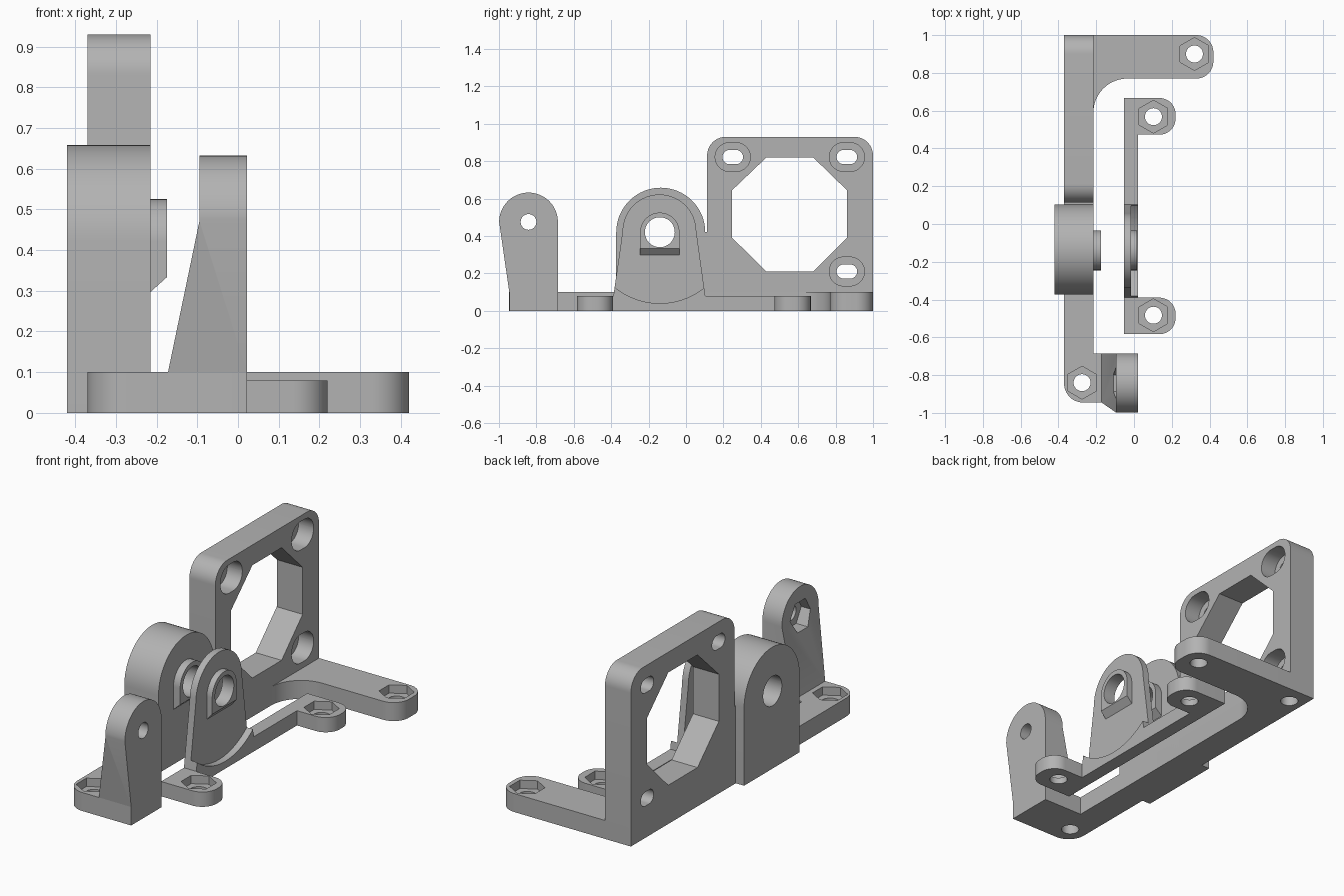
import bpy
import bmesh
from math import pi, sin, cos, tan, atan2
from mathutils import Vector

if "Cube" in bpy.data.objects:
    bpy.data.objects.remove(bpy.data.objects["Cube"], do_unlink=True)

grey = bpy.data.materials.new("plain grey")
grey.use_nodes = True
GREY = (0.45, 0.45, 0.45, 1)
grey.diffuse_color = GREY
grey.node_tree.nodes["Principled BSDF"].inputs["Base Color"].default_value = GREY


# Outline helpers
def rounded(corners, steps=14):
    """Polygon from (a, b, radius) corners, each filleted by its radius."""
    out = []
    for i, (a, b, r) in enumerate(corners):
        p = Vector((a, b))
        if not r:
            out.append(p)
            continue
        d1 = (Vector(corners[i - 1][:2]) - p).normalized()
        d2 = (Vector(corners[(i + 1) % len(corners)][:2]) - p).normalized()
        half = d1.angle(d2) / 2
        c = p + (d1 + d2).normalized() * (r / sin(half))
        s, e = p + d1 * r / tan(half) - c, p + d2 * r / tan(half) - c
        start = atan2(s.y, s.x)
        sweep = (atan2(e.y, e.x) - start + pi) % (2 * pi) - pi
        out += [c + r * Vector((cos(start + sweep * k / steps), sin(start + sweep * k / steps)))
                for k in range(steps + 1)]
    return out


def ring(a, b, r, n=48, turn=0):
    return [Vector((a + r * cos(turn + 2 * pi * k / n), b + r * sin(turn + 2 * pi * k / n)))
            for k in range(n)]


def arch(a, b, r, foot_left, foot_right, foot_z, steps=32):
    """Half-round top on straight or leaning sides."""
    arc = [Vector((a + r * cos(pi * k / steps), b + r * sin(pi * k / steps)))
           for k in range(steps + 1)]
    return arc + [Vector((foot_left, foot_z)), Vector((foot_right, foot_z))]


def slot(a, b, half, r):
    return rounded([(a - half, b - r, r * 0.999), (a + half, b - r, r * 0.999),
                    (a + half, b + r, r * 0.999), (a - half, b + r, r * 0.999)])


# Solid helpers
def prism(name, outline, axis, lo, hi, far_outline=None):
    place = {"x": lambda p, h: (h, p.x, p.y),
             "y": lambda p, h: (p.x, h, p.y),
             "z": lambda p, h: (p.x, p.y, h)}[axis]
    bm = bmesh.new()
    near = [bm.verts.new(place(p, lo)) for p in outline]
    far = [bm.verts.new(place(p, hi)) for p in far_outline or outline]
    bm.faces.new(near)
    bm.faces.new(far)
    for i in range(len(near)):
        bm.faces.new((near[i - 1], near[i], far[i], far[i - 1]))
    bmesh.ops.recalc_face_normals(bm, faces=bm.faces)
    mesh = bpy.data.meshes.new(name)
    bm.to_mesh(mesh)
    bm.free()
    mesh.materials.append(grey)
    obj = bpy.data.objects.new(name, mesh)
    bpy.context.collection.objects.link(obj)
    return obj


def cut(obj, outline, axis, lo, hi):
    cutter = prism("cutter", outline, axis, lo, hi)
    cutter.hide_render = True
    mod = obj.modifiers.new("cut", "BOOLEAN")
    mod.operation, mod.solver, mod.object = "DIFFERENCE", "EXACT", cutter
    deps = bpy.context.evaluated_depsgraph_get()
    result = bpy.data.meshes.new_from_object(obj.evaluated_get(deps))
    obj.modifiers.clear()
    obj.data = result
    bpy.data.objects.remove(cutter, do_unlink=True)


def bolt_hole(obj, a, b, top, nut=True):
    cut(obj, ring(a, b, 0.045), "z", -0.05, top + 0.05)
    if nut:
        cut(obj, ring(a, b, 0.087, 6, pi / 6), "z", top - 0.045, top + 0.05)


OUTER, INNER = -0.37, -0.215      # main wall faces
AXLE_Y, AXLE_Z = -0.14, 0.42      # shared shaft line
parts = []

# Main base with front pad and long rear foot
base = prism("main_base", rounded([
    (OUTER, -0.945, 0.1), (0.022, -0.945, 0), (0.022, -0.685, 0), (INNER, -0.685, 0),
    (INNER, 0.77, 0.18), (0.42, 0.77, 0.09), (0.42, 1, 0.09), (OUTER, 1, 0)]), "z", 0, 0.1)
bolt_hole(base, -0.275, -0.84, 0.1)
bolt_hole(base, 0.32, 0.9, 0.1)
bolt_hole(base, -0.29, 0.9, 0.1, nut=False)
parts.append(base)

# Motor plate with octagonal window and countersunk slots
plate = prism("motor_plate", rounded([
    (0.113, 0.1, 0), (1, 0.1, 0), (1, 0.93, 0.1), (0.113, 0.93, 0.1)]), "x", OUTER, INNER)
window = [Vector(p) for p in ((0.43, 0.21), (0.68, 0.21), (0.86, 0.39), (0.86, 0.645),
                              (0.68, 0.82), (0.43, 0.82), (0.247, 0.645), (0.247, 0.39))]
cut(plate, window, "x", -0.5, 0)
for y, z in ((0.25, 0.822), (0.86, 0.822), (0.86, 0.21)):
    cut(plate, slot(y, z, 0.055, 0.038), "x", -0.5, 0)
    cut(plate, slot(y, z, 0.094, 0.077), "x", INNER - 0.09, 0)
parts.append(plate)

# Bearing block, its boss, and the web joining it to the plate
block = prism("bearing_block", arch(AXLE_Y + 0.005, AXLE_Z, 0.238, -0.373, 0.103, 0),
              "x", -0.42, INNER)
web = prism("block_web", rounded([(0.1, 0.1, 0), (0.115, 0.1, 0), (0.115, 0.42, 0), (0.1, 0.42, 0)]),
            "x", OUTER, INNER)


def boss(name, lo, hi):
    sides = (AXLE_Y, AXLE_Z, 0.105, AXLE_Y - 0.105, AXLE_Y + 0.105)
    return prism(name, arch(*sides, 0.297), "x", lo, hi, arch(*sides, 0.333))


block_boss = boss("block_boss", INNER, -0.175)
parts += [block, web, block_boss]

# Detached support: strip, two feet and the shaft shield
strip = prism("support_strip", rounded([
    (-0.052, -0.583, 0), (0.22, -0.583, 0.085), (0.22, -0.39, 0.085), (0.022, -0.39, 0),
    (0.022, 0.473, 0), (0.22, 0.473, 0.085), (0.22, 0.667, 0.085), (-0.052, 0.667, 0)]),
    "z", 0, 0.08)
for y in (-0.483, 0.568):
    bolt_hole(strip, 0.103, y, 0.08)
shield = prism("shaft_shield", arch(AXLE_Y - 0.002, AXLE_Z + 0.005, 0.197, -0.388, 0.103, 0.08),
               "x", -0.052, 0.022)
for obj in (strip, shield):
    cut(obj, ring(AXLE_Y, AXLE_Z, 0.38, 96), "x", -0.015, 0.1)
shield_boss = boss("shield_boss", -0.015, 0.017)
parts += [strip, shield, shield_boss]

# Shaft bore through every part on the shaft line
for obj in (block, block_boss, shield, shield_boss):
    cut(obj, ring(AXLE_Y, AXLE_Z, 0.08), "x", -0.6, 0.2)

# Front post with sloped inner side, bolt hole and nut pocket
post = prism("front_post", arch(-0.842, 0.475, 0.157, -0.945, -0.685, 0.1), "x", -0.172, 0.022)
# Straighten the tall sides into a slope that ends at the axle height
slope = [Vector(p) for p in ((-0.172, 0.1), (-0.095, 0.47), (-0.095, 0.8), (-0.4, 0.8), (-0.4, 0.1))]
cut(post, slope, "y", -1.2, -0.5)
cut(post, ring(-0.842, 0.475, 0.042), "x", -0.4, 0.2)
cut(post, ring(-0.842, 0.475, 0.087, 6), "x", -0.4, -0.04)
parts.append(post)

# Smooth curved walls, keep edges sharp
bpy.ops.object.select_all(action="DESELECT")
for obj in parts:
    obj.select_set(True)
bpy.context.view_layer.objects.active = parts[0]
bpy.ops.object.shade_smooth_by_angle(angle=pi / 7)
